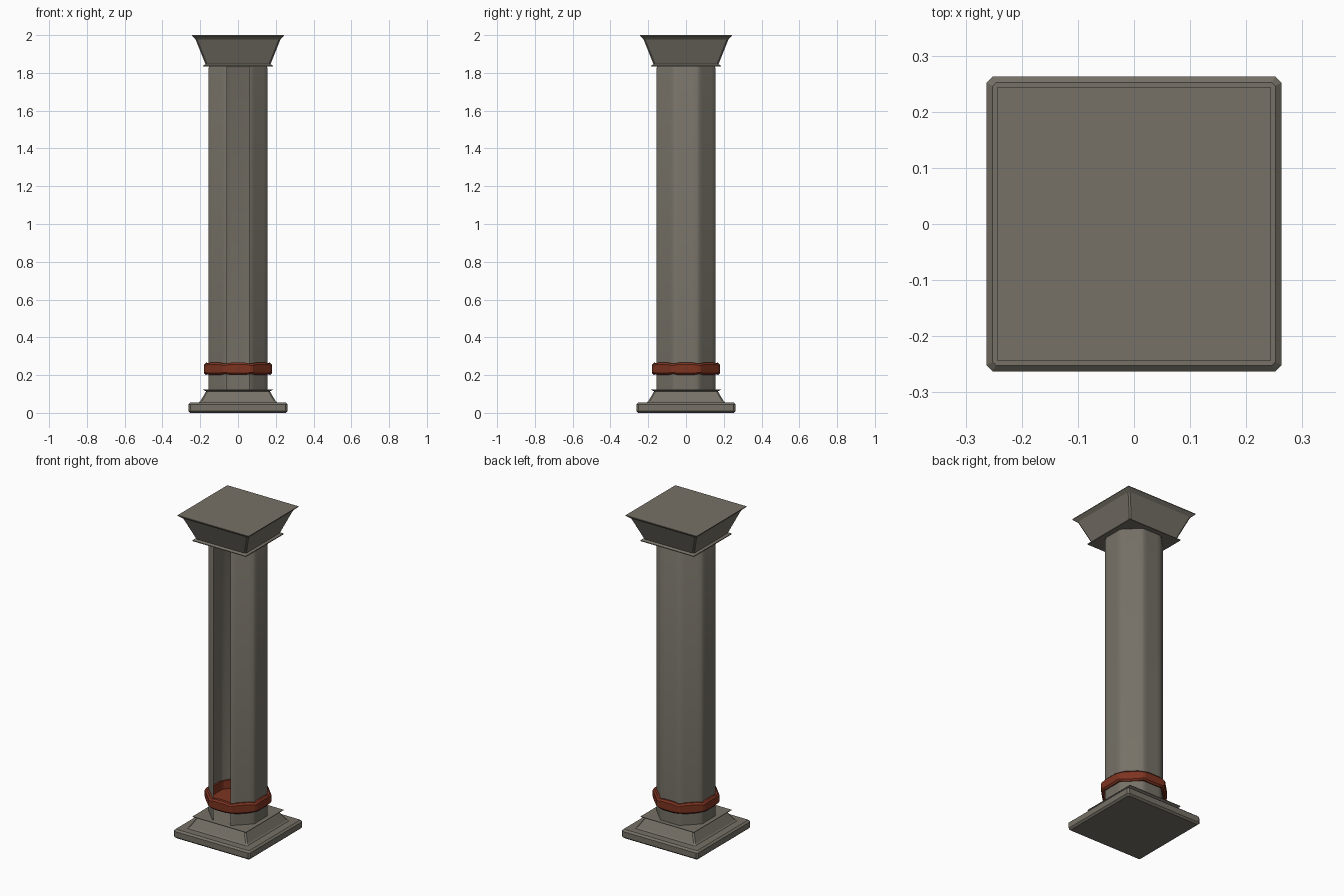
import bpy
import bmesh
import math

cube = bpy.data.objects.get("Cube")
if cube:
    bpy.data.objects.remove(cube, do_unlink=True)


def make_material(name, colour):
    mat = bpy.data.materials.new(name)
    mat.use_nodes = True
    mat.diffuse_color = (*colour, 1)
    mat.node_tree.nodes["Principled BSDF"].inputs["Base Color"].default_value = (*colour, 1)
    return mat


stone = make_material("warm grey stone", (0.18, 0.165, 0.135))
rust = make_material("rust red", (0.205, 0.034, 0.015))


def square_ring(half, z, cut):
    """Square outline with cut corners."""
    a, b = half, half - cut
    return [(a, -b, z), (a, b, z), (b, a, z), (-b, a, z),
            (-a, b, z), (-a, -b, z), (-b, -a, z), (b, -a, z)]


def octagon_ring(apothem, z, corner, dip=0.0):
    """Octagon with trimmed corners; sides start at the front and run anticlockwise."""
    half = apothem * math.tan(math.pi / 8) - corner
    points = []
    for side in range(8):
        a = side * math.pi / 4 - math.pi / 2
        for t, dz in ((-half, dip), (-half * 0.6, 0), (half * 0.6, 0), (half, dip)):
            points.append((apothem * math.cos(a) - t * math.sin(a),
                           apothem * math.sin(a) + t * math.cos(a), z + dz))
    return points


def loft(name, rings, mat, cap_bottom=True, cap_top=True, skip=()):
    """Join outlines into a skin, leaving out the listed columns."""
    bm = bmesh.new()
    loops = [[bm.verts.new(p) for p in ring] for ring in rings]
    n = len(loops[0])
    for low, high in zip(loops, loops[1:]):
        for i in range(n):
            if i not in skip:
                j = (i + 1) % n
                bm.faces.new((low[i], low[j], high[j], high[i]))
    if cap_bottom:
        bm.faces.new(loops[0][::-1])
    if cap_top:
        bm.faces.new(loops[-1])
    mesh = bpy.data.meshes.new(name)
    bm.to_mesh(mesh)
    bm.free()
    obj = bpy.data.objects.new(name, mesh)
    bpy.context.collection.objects.link(obj)
    mesh.materials.append(mat)
    return obj


def square_part(name, profile):
    return loft(name, [square_ring(*p) for p in profile], stone)


# Bottom slab with bevelled edges
square_part("plinth_slab", [(0.252, 0, 0.006), (0.263, 0.01, 0.011),
                            (0.263, 0.045, 0.011), (0.252, 0.055, 0.006)])

# Sloped base with thin flared lips
square_part("base_trim", [(0.208, 0.055, 0.003), (0.2, 0.062, 0.008),
                          (0.169, 0.114, 0.008), (0.184, 0.122, 0.001),
                          (0.184, 0.125, 0.001)])

# Flared capital with thin lips above and below
square_part("capital", [(0.184, 1.833, 0.001), (0.184, 1.838, 0.001),
                        (0.172, 1.846, 0.008), (0.225, 1.978, 0.008),
                        (0.244, 1.996, 0.001), (0.244, 2.0, 0.001)])

# Thin-walled shaft, open along the front side
shaft = loft("shaft", [octagon_ring(0.157, 0.12, 0.006), octagon_ring(0.157, 1.825, 0.006),
                       octagon_ring(0.152, 1.835, 0.006)],
             stone, cap_bottom=False, cap_top=False, skip=(0, 1, 2))

# Band around the shaft: bevelled outside, recessed inside with a floor
loft("band", [octagon_ring(0.155, 0.208, 0.008),
              octagon_ring(0.17, 0.2, 0.008, 0.005),
              octagon_ring(0.179, 0.21, 0.008, 0.004),
              octagon_ring(0.179, 0.256, 0.008, -0.004),
              octagon_ring(0.17, 0.266, 0.008, -0.005),
              octagon_ring(0.148, 0.264, 0.008, -0.004),
              octagon_ring(0.146, 0.212, 0.008)], rust)

# Soften only the small corner bevels of the shaft
bpy.ops.object.select_all(action="DESELECT")
shaft.select_set(True)
bpy.context.view_layer.objects.active = shaft
bpy.ops.object.shade_smooth_by_angle(angle=math.radians(30))
